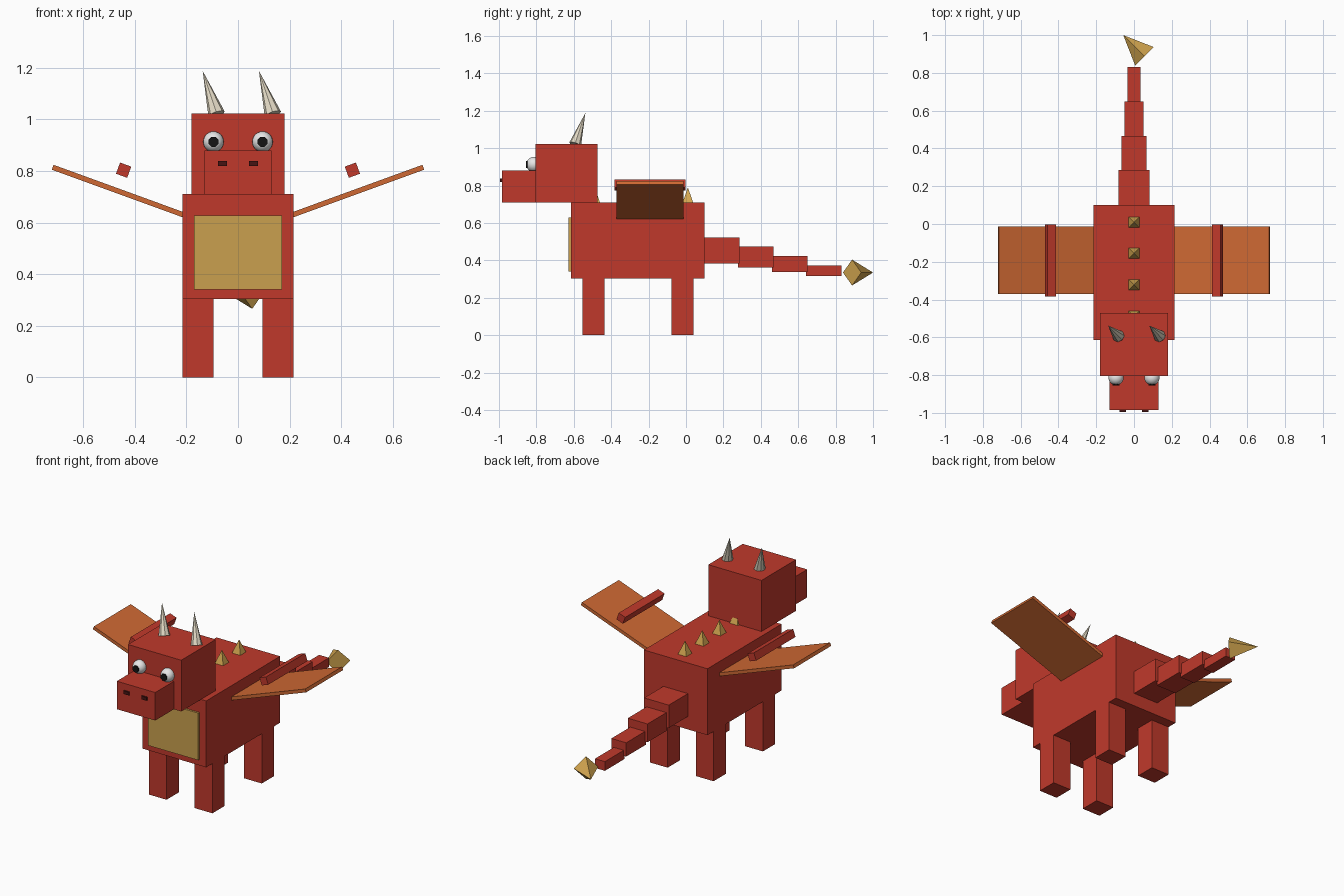
import bpy
import bmesh
import math
from mathutils import Matrix, Vector

cube = bpy.data.objects.get("Cube")
if cube:
    bpy.data.objects.remove(cube, do_unlink=True)


def material(name, rgb):
    """Flat material from 0-255 display values, stored as linear."""
    linear = [((c / 255 + 0.055) / 1.055) ** 2.4 for c in rgb]
    mat = bpy.data.materials.new(name)
    mat.use_nodes = True
    mat.diffuse_color = (*linear, 1)
    mat.node_tree.nodes["Principled BSDF"].inputs["Base Color"].default_value = (*linear, 1)
    return mat


RED = material("red skin", (192, 57, 43))
ORANGE = material("orange wing", (207, 105, 51))
TAN = material("tan belly", (202, 160, 78))
GOLD = material("gold spike", (212, 167, 80))
IVORY = material("ivory horn", (226, 217, 196))
WHITE = material("eye white", (242, 242, 242))
BLACK = material("pupil black", (20, 20, 20))
MAROON = material("nostril maroon", (70, 20, 18))


def add_object(name, bm, mat):
    mesh = bpy.data.meshes.new(name)
    bm.to_mesh(mesh)
    bm.free()
    mesh.materials.append(mat)
    obj = bpy.data.objects.new(name, mesh)
    bpy.context.scene.collection.objects.link(obj)
    return obj


def box(name, center, size, mat, roll=0):
    """Box of a given size, rolled about the y axis."""
    bm = bmesh.new()
    matrix = (Matrix.Translation(center) @ Matrix.Rotation(roll, 4, "Y")
              @ Matrix.Diagonal((*size, 1)))
    bmesh.ops.create_cube(bm, size=1, matrix=matrix)
    return add_object(name, bm, mat)


def block(name, xs, ys, zs, mat):
    """Upright box given by its limits on each axis."""
    spans = (xs, ys, zs)
    return box(name, [(a + b) / 2 for a, b in spans], [b - a for a, b in spans], mat)


def cone(name, base, tip, radius, sides, mat, tip_radius=0, twist=0):
    """Cone or cylinder from a base centre to a tip."""
    base, tip = Vector(base), Vector(tip)
    axis = tip - base
    bm = bmesh.new()
    matrix = (Matrix.Translation((base + tip) / 2)
              @ axis.to_track_quat("Z", "Y").to_matrix().to_4x4()
              @ Matrix.Rotation(twist, 4, "Z"))
    bmesh.ops.create_cone(bm, cap_ends=True, segments=sides, radius1=radius,
                          radius2=tip_radius, depth=axis.length, matrix=matrix)
    bmesh.ops.remove_doubles(bm, verts=bm.verts, dist=0.0001)
    return add_object(name, bm, mat)


# Body, belly plate, head and snout
block("body", (-0.215, 0.215), (-0.615, 0.1), (0.304, 0.71), RED)
block("belly_plate", (-0.17, 0.17), (-0.627, -0.61), (0.34, 0.628), TAN)
block("head", (-0.18, 0.18), (-0.805, -0.472), (0.709, 1.022), RED)
block("snout", (-0.13, 0.13), (-0.985, -0.8), (0.709, 0.88), RED)

# Paired parts
for side, s in (("left", 1), ("right", -1)):
    for place, y in (("front", -0.495), ("back", -0.018)):
        box(f"{place}_{side}_leg", (s * 0.155, y, 0.153), (0.12, 0.118, 0.306), RED)

    slope = -s * math.radians(20)
    box(f"{side}_wing", (s * 0.434, -0.193, 0.711), (0.604, 0.357, 0.02), ORANGE, slope)
    box(f"{side}_wing_bar", (s * 0.443, -0.193, 0.803), (0.046, 0.38, 0.046), RED, slope)

    box(f"{side}_nostril", (s * 0.06, -0.987, 0.829), (0.035, 0.014, 0.02), MAROON)

    bm = bmesh.new()
    bmesh.ops.create_uvsphere(bm, u_segments=20, v_segments=12, radius=0.04,
                              matrix=Matrix.Translation((s * 0.095, -0.814, 0.913)))
    for face in bm.faces:
        face.smooth = True
    add_object(f"{side}_eye", bm, WHITE)
    cone(f"{side}_pupil", (s * 0.095, -0.82, 0.913), (s * 0.095, -0.856, 0.913),
         0.021, 8, BLACK, tip_radius=0.021, twist=math.pi / 8)

# Horns lean the same way
for side, x in (("left", 0.135), ("right", -0.083)):
    cone(f"{side}_horn", (x, -0.593, 1.02), (x - 0.054, -0.538, 1.188), 0.033, 8, IVORY)

# Row of back spikes, the foremost mostly under the head
for i in range(4):
    y = 0.01 - i * 0.166
    cone(f"back_spike_{i + 1}", (0, y, 0.705), (0, y, 0.79), 0.042, 4, GOLD,
         twist=math.pi / 4)

# Tapering tail and its pointed tip
for i in range(4):
    width = 0.166 - i * 0.033
    height = 0.14 - i * 0.028
    box(f"tail_segment_{i + 1}", (0, 0.19 + i * 0.182, 0.453 - i * 0.036),
        (width, 0.19, height), RED)
cone("tail_tip", (0.055, 0.888, 0.335), (-0.057, 1.0, 0.335), 0.069, 4, GOLD)
